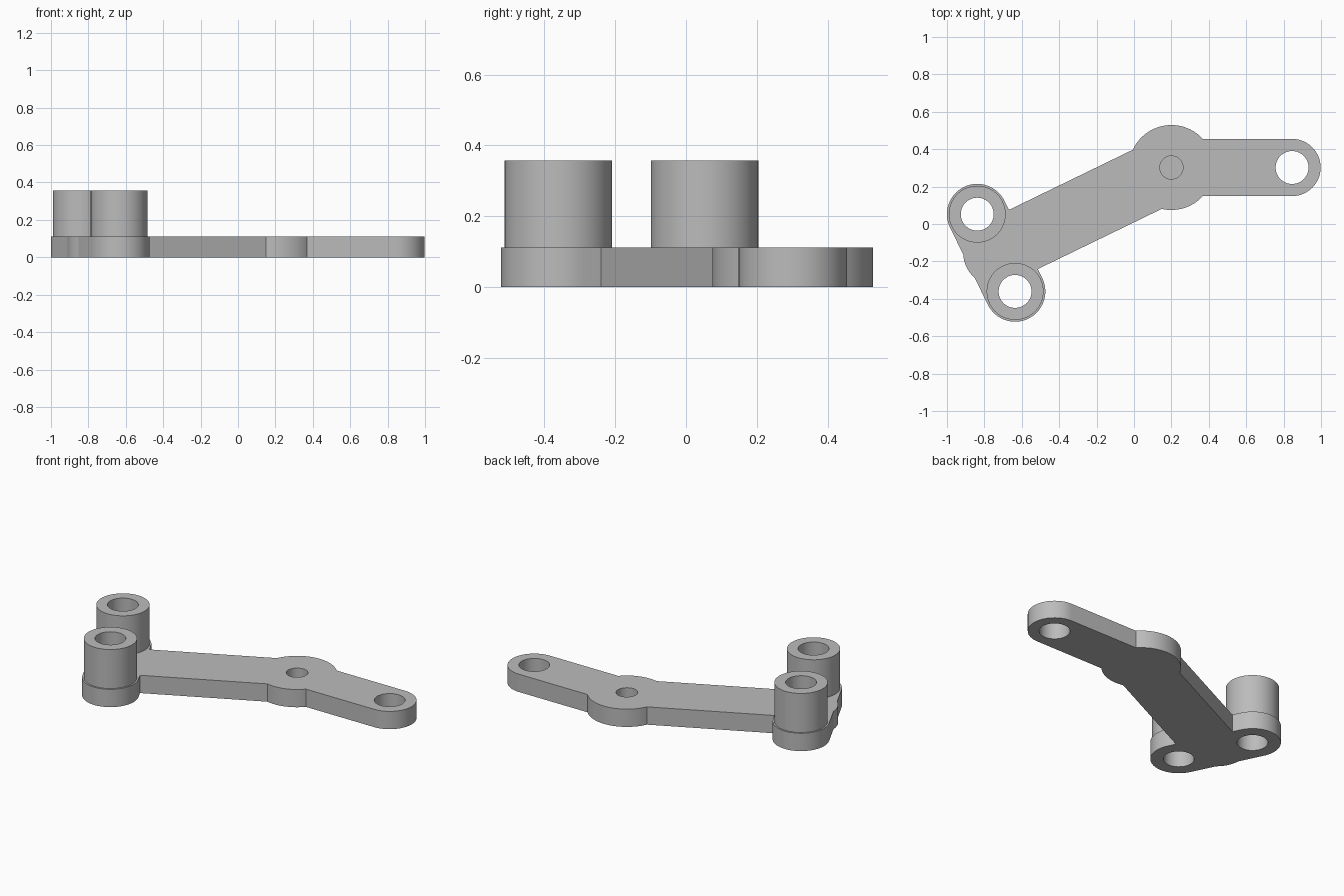
import bpy
import bmesh
from math import asin, cos, sin, radians, pi
from mathutils import Vector

cube = bpy.data.objects.get("Cube")
if cube:
    bpy.data.objects.remove(cube, do_unlink=True)

grey = bpy.data.materials.new("plain grey")
grey.use_nodes = True
COLOUR = (0.5, 0.5, 0.5, 1)
grey.diffuse_color = COLOUR
grey.node_tree.nodes["Principled BSDF"].inputs["Base Color"].default_value = COLOUR

PLATE_TOP, BOSS_TOP = 0.112, 0.358
TURN = radians(26.1)                       # direction of the long arm
ALONG = Vector((cos(TURN), sin(TURN)))
ACROSS = Vector((-sin(TURN), cos(TURN)))
HUB, TIP = Vector((0.2, 0.302)), Vector((0.845, 0.302))
FOOT = Vector((-0.737, -0.154))            # midpoint between the bosses
SPREAD = 0.23
BACK, FRONT = FOOT + ACROSS * SPREAD, FOOT - ACROSS * SPREAD
HUB_R, TIP_R, PAD_R, ARM_R = 0.227, 0.153, 0.162, 0.176
BOSS_R, BORE_R = 0.152, 0.088


def arc(centre, radius, start, end, steps=32):
    angles = [start + (end - start) * i / steps for i in range(steps + 1)]
    return [centre + radius * Vector((cos(a), sin(a))) for a in angles]


def prism(name, points, bottom, top):
    bm = bmesh.new()
    face = bm.faces.new([bm.verts.new((p.x, p.y, bottom)) for p in points])
    side = bmesh.ops.extrude_face_region(bm, geom=[face])["geom"]
    for v in side:
        if isinstance(v, bmesh.types.BMVert):
            v.co.z = top
    bmesh.ops.recalc_face_normals(bm, faces=bm.faces)
    mesh = bpy.data.meshes.new(name)
    bm.to_mesh(mesh)
    bm.free()
    mesh.materials.append(grey)
    obj = bpy.data.objects.new(name, mesh)
    bpy.context.collection.objects.link(obj)
    return obj


def activate(obj):
    bpy.ops.object.select_all(action="DESELECT")
    obj.select_set(True)
    bpy.context.view_layer.objects.active = obj


def disc(centre, radius):
    return arc(centre, radius, 0, 2 * pi, 64)[:-1]


def drill(obj, centre, radius, bottom, top):
    cutter = prism("hole_cutter", disc(centre, radius), bottom, top)
    cutter.hide_render = True
    activate(obj)
    mod = obj.modifiers.new("hole", "BOOLEAN")
    mod.operation, mod.solver, mod.object = "DIFFERENCE", "EXACT", cutter
    bpy.ops.object.modifier_apply(modifier=mod.name)
    bpy.data.objects.remove(cutter, do_unlink=True)


def smooth(obj):
    activate(obj)
    bpy.ops.object.shade_smooth_by_angle(angle=radians(15))


# Lever plate: one outline running counter-clockwise from the tip
tip_cut = asin(TIP_R / HUB_R)
arm_cut = asin(ARM_R / HUB_R)
rear = TURN + pi
bump = asin((ARM_R ** 2 - PAD_R ** 2) ** 0.5 / ARM_R)
notch = SPREAD - ARM_R
outline = arc(TIP, TIP_R, -pi / 2, pi / 2)
outline += arc(HUB, HUB_R, tip_cut, rear - arm_cut)
outline.append(BACK + ALONG * PAD_R - ACROSS * notch)
outline += arc(BACK, PAD_R, TURN, rear)
outline += arc(FOOT, ARM_R, rear - bump, rear + bump, 10)
outline += arc(FRONT, PAD_R, rear, rear + pi)
outline.append(FRONT + ALONG * PAD_R + ACROSS * notch)
outline += arc(HUB, HUB_R, rear + arm_cut, 2 * pi - tip_cut)
plate = prism("lever_plate", outline, 0, PLATE_TOP)
for centre in (TIP, BACK, FRONT):
    drill(plate, centre, BORE_R, -1, 1)
drill(plate, HUB, 0.062, 0.03, 1)          # blind pivot hole
smooth(plate)

# Bored bosses standing on the plate
for name, centre in (("back_boss", BACK), ("front_boss", FRONT)):
    boss = prism(name, disc(centre, BOSS_R), PLATE_TOP, BOSS_TOP)
    drill(boss, centre, BORE_R, -1, 1)
    smooth(boss)
